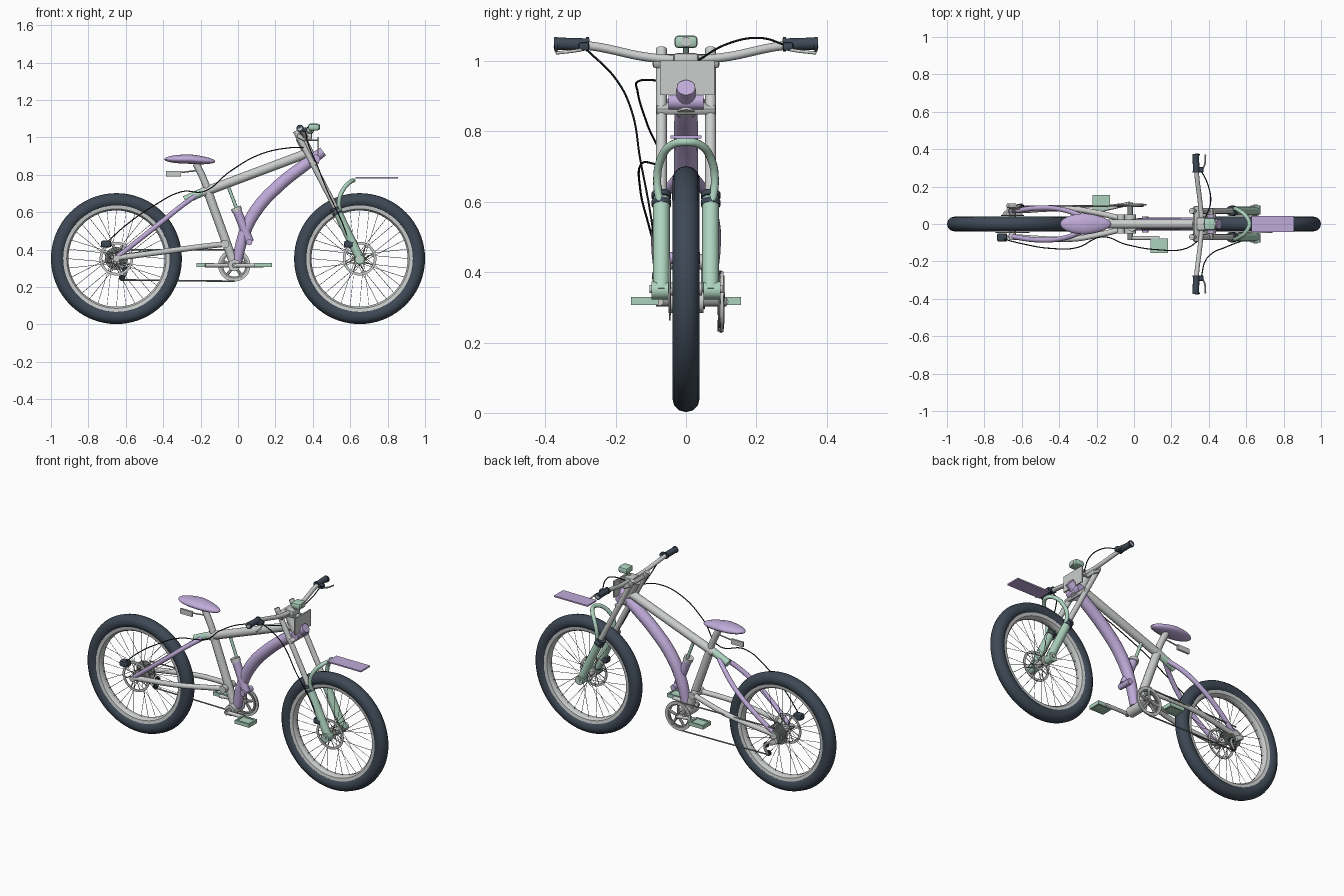
import bpy, bmesh, math
from mathutils import Vector, Matrix


def mat(name, *rgb):
    m = bpy.data.materials.new(name)
    m.diffuse_color = (*rgb, 1)
    return m


TIRE = mat("dark slate rubber", 0.048, 0.066, 0.092)
GREY = mat("light grey metal", 0.6, 0.61, 0.61)
LILAC = mat("lilac paint", 0.53, 0.41, 0.70)
MINT = mat("mint paint", 0.42, 0.65, 0.52)
STEEL = mat("mid grey steel", 0.27, 0.28, 0.28)
BLACK = mat("black cable", 0.015, 0.018, 0.02)


def finish(ob, m):
    ob.data.materials.clear()
    ob.data.materials.append(m)
    bpy.ops.object.select_all(action='DESELECT')
    ob.select_set(True)
    bpy.context.view_layer.objects.active = ob
    bpy.ops.object.shade_smooth_by_angle(angle=math.radians(40))
    return ob


def from_bm(name, bm, m):
    bmesh.ops.recalc_face_normals(bm, faces=bm.faces)
    me = bpy.data.meshes.new(name)
    bm.to_mesh(me)
    bm.free()
    ob = bpy.data.objects.new(name, me)
    bpy.context.collection.objects.link(ob)
    return finish(ob, m)


def tube(name, pts, r, m, res=4, radii=None):
    """Round tube through points; smooth when there are more than two."""
    cu = bpy.data.curves.new(name, 'CURVE')
    cu.dimensions = '3D'
    cu.bevel_depth, cu.bevel_resolution = r, res
    cu.use_fill_caps = True
    cu.resolution_u = 1 if len(pts) == 2 else 8
    s = cu.splines.new('BEZIER')
    s.bezier_points.add(len(pts) - 1)
    for i, (b, p) in enumerate(zip(s.bezier_points, pts)):
        b.co = p
        b.radius = radii[i] if radii else 1
        b.handle_left_type = b.handle_right_type = 'VECTOR' if len(pts) == 2 else 'AUTO'
    ob = bpy.data.objects.new(name, cu)
    bpy.context.collection.objects.link(ob)
    bpy.ops.object.select_all(action='DESELECT')
    ob.select_set(True)
    bpy.context.view_layer.objects.active = ob
    bpy.ops.object.convert(target='MESH')
    return finish(bpy.context.view_layer.objects.active, m)


def lathe(name, profile, c, m, n=64):
    """Closed (radius, y) profile turned about a sideways axis through c."""
    bm = bmesh.new()
    rings = []
    for i in range(n):
        a = 2 * math.pi * i / n
        rings.append([bm.verts.new((c[0] + r * math.cos(a), c[1] + y, c[2] + r * math.sin(a)))
                      for r, y in profile])
    k = len(profile)
    for i in range(n):
        A, B = rings[i], rings[(i + 1) % n]
        for j in range(k):
            bm.faces.new((A[j], A[(j + 1) % k], B[(j + 1) % k], B[j]))
    return from_bm(name, bm, m)


def ring(name, c, ro, ri, w, m, n=48):
    return lathe(name, [(ro, -w / 2), (ro, w / 2), (ri, w / 2), (ri, -w / 2)], c, m, n)


def box(name, c, size, m, tilt=0, bevel=0.0):
    bm = bmesh.new()
    bmesh.ops.create_cube(bm, size=1)
    bmesh.ops.scale(bm, vec=size, verts=bm.verts)
    if bevel:
        bmesh.ops.bevel(bm, geom=bm.edges[:], offset=bevel, segments=2, affect='EDGES', profile=0.5)
    bm.transform(Matrix.Translation(c) @ Matrix.Rotation(tilt, 4, 'Y'))
    return from_bm(name, bm, m)


def rods(name, segs, r, m, sides=4):
    """Many straight thin rods in one mesh."""
    bm = bmesh.new()
    for a, b in segs:
        a, b = Vector(a), Vector(b)
        q = (b - a).to_track_quat('Z', 'Y').to_matrix().to_4x4()
        bmesh.ops.create_cone(bm, cap_ends=True, segments=sides, radius1=r, radius2=r,
                              depth=(b - a).length, matrix=Matrix.Translation((a + b) / 2) @ q)
    return from_bm(name, bm, m)


def polar(c, r, a, y=0):
    return (c[0] + r * math.cos(a), c[1] + y, c[2] + r * math.sin(a))


# Wheels
for tag, x in (("front", 0.65), ("rear", -0.65)):
    c = (x, 0, 0.352)
    prof = [(0.311 + 0.039 * math.cos(2 * math.pi * i / 12), 0.039 * math.sin(2 * math.pi * i / 12))
            for i in range(12)]
    lathe(tag + "_tire", prof, c, TIRE, 72)
    lathe(tag + "_rim", [(0.285, -0.027), (0.285, 0.027), (0.266, 0.024), (0.257, 0.012),
                         (0.257, -0.012), (0.266, -0.024)], c, GREY, 72)
    tube(tag + "_hub", [(x, -0.045, 0.352), (x, 0.045, 0.352)], 0.018, GREY)
    for s in (-1, 1):
        ring(f"{tag}_hub_flange", (x, s * 0.03, 0.352), 0.03, 0.012, 0.005, GREY, 24)
    step = 2 * math.pi / 32
    rods(tag + "_spokes", [(polar(c, 0.027, i * step + (0.9 if i % 4 < 2 else -0.9), 0.03 * (-1) ** i),
                            polar(c, 0.26, i * step)) for i in range(32)], 0.0013, STEEL)
    # Brake disc with carrier arms
    d = (x, -0.046, 0.352)
    ring(tag + "_brake_disc", d, 0.09, 0.076, 0.004, GREY)
    rods(tag + "_disc_arms", [(polar(d, 0.02, i * math.pi / 4), polar(d, 0.08, i * math.pi / 4 + 0.35))
                              for i in range(8)], 0.003, GREY)
    box(tag + "_brake_caliper", (x - 0.055, -0.072, 0.43), (0.055, 0.045, 0.036), TIRE, 0, 0.01)

# Cassette, chainring, chain
for i in range(6):
    ring("cassette_cog", (-0.65, 0.045 + i * 0.007, 0.352), 0.062 - i * 0.006, 0.012, 0.004, STEEL, 32)
bb = (-0.02, 0.102, 0.316)
ring("chainring", bb, 0.086, 0.068, 0.008, GREY)
ring("chainring_inner", (-0.02, 0.094, 0.316), 0.072, 0.06, 0.006, STEEL)
rods("chainring_spider", [(bb, polar(bb, 0.074, i * 2 * math.pi / 5 + 0.3)) for i in range(5)], 0.008, GREY, 8)
rods("chain", [((-0.65, 0.08, 0.40), (-0.02, 0.1, 0.40)), ((-0.62, 0.095, 0.238), (-0.02, 0.1, 0.231))],
     0.0045, STEEL, 6)
tube("derailleur_cage", [(-0.64, 0.09, 0.32), (-0.6, 0.1, 0.29), (-0.62, 0.1, 0.24)], 0.008, STEEL)
for z, px in ((0.295, -0.605), (0.248, -0.62)):
    ring("derailleur_pulley", (px, 0.095, z), 0.016, 0.004, 0.012, BLACK, 16)
box("derailleur_body", (-0.655, 0.098, 0.325), (0.05, 0.025, 0.03), GREY, 0.5, 0.006)

# Cranks and pedals
tube("bottom_bracket", [(-0.02, -0.05, 0.316), (-0.02, 0.05, 0.316)], 0.032, GREY)
tube("crank_axle", [(-0.02, -0.085, 0.316), (-0.02, 0.115, 0.316)], 0.014, STEEL)
for s, px in ((1, -0.175), (-1, 0.135)):
    ex = px
    tube("crank_arm", [(-0.02, s * 0.075 + (0.035 if s > 0 else 0), 0.316), (ex, s * 0.075, 0.316)], 0.011, GREY)
    box("pedal", (px, s * 0.117, 0.318), (0.095, 0.075, 0.012), MINT)
    for k in (-1, 1):
        box("pedal_rail", (px + k * 0.043, s * 0.117, 0.318), (0.01, 0.078, 0.022), MINT)
        box("pedal_end", (px, s * 0.117 + k * 0.034, 0.318), (0.095, 0.009, 0.022), MINT)

# Frame
tube("top_tube", [(0.37, 0, 0.915), (-0.19, 0, 0.705)], 0.025, GREY)
tube("down_tube", [(0.455, 0, 0.925), (0.37, 0, 0.862), (0.21, 0, 0.735), (0.09, 0, 0.60),
                   (0.025, 0, 0.46), (-0.005, 0, 0.33)], 0.033, LILAC, 5, [0.8, 1, 1.05, 1.05, 0.95, 0.8])
tube("head_cross_tube", [(0.415, -0.05, 0.885), (0.415, 0.05, 0.885)], 0.024, LILAC)
tube("seat_tube", [(-0.02, 0, 0.32), (-0.165, 0, 0.72)], 0.024, GREY)
tube("seat_post", [(-0.15, 0, 0.69), (-0.19, 0, 0.79), (-0.225, 0, 0.86)], 0.019, GREY)
tube("stay_joint", [(-0.185, 0, 0.71), (-0.285, 0, 0.665)], 0.022, MINT)
for s in (-1, 1):
    tube("seat_stay", [(-0.23, s * 0.012, 0.685), (-0.30, s * 0.05, 0.635), (-0.40, s * 0.08, 0.555),
                       (-0.52, s * 0.085, 0.46), (-0.665, s * 0.065, 0.345)], 0.0135, LILAC)
    tube("chain_stay", [(-0.07, s * 0.03, 0.43), (-0.2, s * 0.06, 0.415), (-0.33, s * 0.08, 0.398),
                        (-0.65, s * 0.07, 0.355)], 0.015, GREY)
    tube("rear_axle_end", [(-0.65, s * 0.04, 0.352), (-0.65, s * 0.085, 0.352)], 0.018, GREY)
tube("stay_pivot", [(-0.07, -0.05, 0.43), (-0.07, 0.05, 0.43)], 0.022, GREY)

# Shock absorber
tube("shock_rod", [(-0.055, 0, 0.745), (0.0, 0, 0.6)], 0.009, MINT)
tube("shock_body", [(-0.01, -0.012, 0.62), (0.062, -0.012, 0.44)], 0.024, LILAC)
tube("shock_collar", [(-0.012, -0.012, 0.625), (-0.004, -0.012, 0.605)], 0.028, GREY)
tube("shock_bolt", [(0.06, -0.045, 0.44), (0.06, 0.04, 0.44)], 0.017, LILAC)

# Saddle: ellipsoid, flat below, narrowing to a drooping nose
bm = bmesh.new()
bmesh.ops.create_uvsphere(bm, u_segments=32, v_segments=16, radius=1)
for v in bm.verts:
    x, y, z = v.co
    nose = max(0, x)
    v.co = (-0.258 + 0.137 * x, 0.056 * y * (1 - 0.2 * nose),
            0.883 + z * (0.026 if z > 0 else 0.024) - 0.012 * nose)
from_bm("saddle", bm, LILAC)
box("rear_reflector", (-0.345, 0, 0.806), (0.08, 0.012, 0.03), GREY)
rods("reflector_stem", [((-0.31, 0, 0.812), (-0.2, 0, 0.825))], 0.004, GREY, 8)

# Fork
tube("head_tube", [(0.335, 0, 1.0), (0.41, 0, 0.85)], 0.028, GREY)
tilt = math.atan2(0.345, 0.69) * -1
box("top_crown", (0.34, 0, 1.0), (0.05, 0.19, 0.026), GREY, -tilt, 0.008)
box("lower_crown", (0.40, 0, 0.865), (0.045, 0.17, 0.022), GREY, -tilt, 0.007)
for s in (-1, 1):
    y = s * 0.07
    tube("fork_upper", [(0.308, y, 1.035), (0.56, y, 0.55)], 0.0155, GREY)
    tube("fork_lower", [(0.528, y, 0.61), (0.655, y, 0.345)], 0.024, MINT)
    for k in (0, 1):
        tube("fork_seal", [(0.517 + k * 0.011, y, 0.625 - k * 0.022),
                           (0.524 + k * 0.011, y, 0.611 - k * 0.022)], 0.028, TIRE)
    tube("fork_dropout", [(0.65, s * 0.05, 0.348), (0.65, s * 0.098, 0.348)], 0.026, MINT)
    tube("axle_nut", [(0.65, s * 0.095, 0.352), (0.65, s * 0.104, 0.352)], 0.011, GREY)
tube("fork_arch", [(0.55, -0.07, 0.58), (0.54, -0.082, 0.66), (0.565, -0.07, 0.725), (0.60, -0.04, 0.762),
                   (0.617, 0, 0.77), (0.60, 0.04, 0.762), (0.565, 0.07, 0.725), (0.54, 0.082, 0.66),
                   (0.55, 0.07, 0.58)], 0.0115, MINT)
box("front_fender", (0.742, 0, 0.784), (0.225, 0.088, 0.008), LILAC)

# Cockpit
tube("handlebar", [(0.33, -0.375, 1.05), (0.335, -0.27, 1.043), (0.355, -0.1, 1.01), (0.362, 0, 1.005),
                   (0.355, 0.1, 1.01), (0.335, 0.27, 1.043), (0.33, 0.375, 1.05)], 0.0125, GREY)
box("bar_clamp", (0.365, 0, 1.005), (0.06, 0.07, 0.035), GREY, 0, 0.008)
box("number_plate", (0.43, 0.003, 0.953), (0.008, 0.155, 0.098), GREY)
rods("plate_bracket", [((0.36, s * 0.03, 0.985), (0.43, s * 0.03, 0.985)) for s in (-1, 1)], 0.005, GREY, 8)
box("headlight", (0.405, 0, 1.055), (0.06, 0.066, 0.036), MINT, 0, 0.011)
tube("headlight_lens", [(0.43, 0, 1.055), (0.438, 0, 1.055)], 0.014, GREY)
rods("headlight_stem", [((0.37, 0, 1.0), (0.395, 0, 1.05))], 0.009, MINT, 8)
for s in (-1, 1):
    tube("grip", [(0.333, s * 0.275, 1.047), (0.33, s * 0.375, 1.05)], 0.0175, TIRE)
    for yy in (0.28, 0.37):
        tube("grip_flange", [(0.332, s * (yy - 0.004), 1.048), (0.332, s * (yy + 0.004), 1.048)], 0.02, TIRE)
    box("shifter", (0.357, s * 0.29, 1.042), (0.03, 0.03, 0.024), TIRE, 0, 0.006)
    tube("brake_lever", [(0.355, s * 0.285, 1.035), (0.375, s * 0.31, 1.03), (0.382, s * 0.37, 1.023)],
         0.0045, GREY)

# Cables
tube("front_brake_cable", [(0.36, -0.285, 1.035), (0.38, -0.2, 0.95), (0.42, -0.155, 0.86),
                           (0.475, -0.13, 0.72), (0.55, -0.1, 0.56), (0.595, -0.085, 0.44)], 0.003, BLACK, 2)
tube("gear_cable", [(0.36, 0.285, 1.045), (0.395, 0.21, 1.066), (0.41, 0.12, 1.05), (0.38, 0.03, 1.0)],
     0.003, BLACK, 2)
tube("rear_brake_cable", [(0.36, -0.075, 0.945), (0.28, -0.13, 0.945), (0.12, -0.137, 0.91), (-0.04, -0.11, 0.82),
                          (-0.18, -0.07, 0.712), (-0.3, -0.125, 0.71), (-0.45, -0.13, 0.635),
                          (-0.6, -0.105, 0.53), (-0.7, -0.08, 0.44)], 0.003, BLACK, 2)
